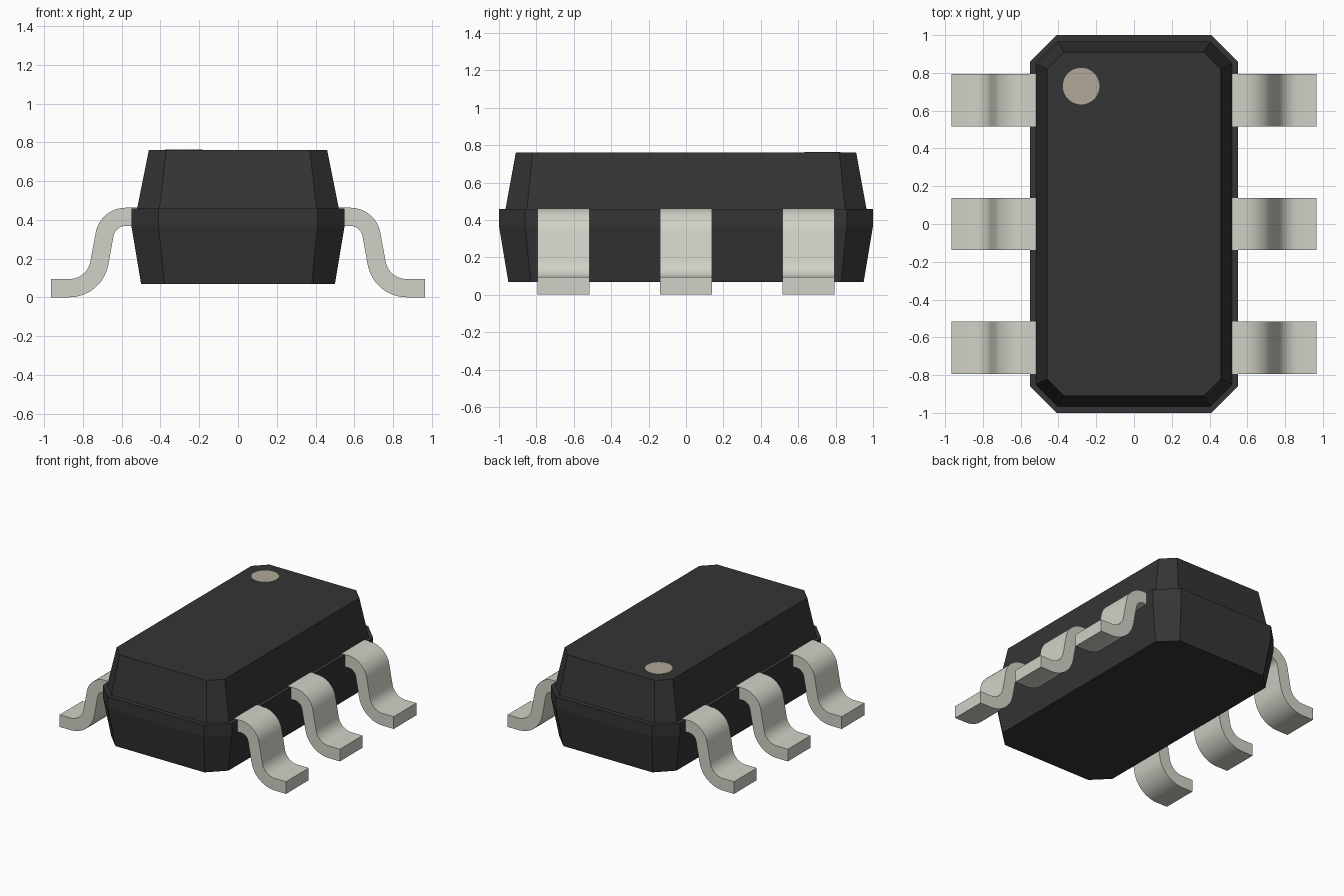
import bpy, bmesh, math

cube = bpy.data.objects.get("Cube")
if cube:
    bpy.data.objects.remove(cube, do_unlink=True)


def material(name, rgb):
    m = bpy.data.materials.new(name)
    m.use_nodes = True
    m.diffuse_color = (*rgb, 1)
    m.node_tree.nodes["Principled BSDF"].inputs["Base Color"].default_value = (*rgb, 1)
    return m


BLACK = material("black_plastic", (0.035, 0.035, 0.035))
METAL = material("pin_metal", (0.645, 0.638, 0.572))
TAN = material("tan_marker", (0.435, 0.398, 0.316))


def finish(name, bm, mat):
    bmesh.ops.recalc_face_normals(bm, faces=bm.faces[:])
    mesh = bpy.data.meshes.new(name)
    bm.to_mesh(mesh)
    bm.free()
    mesh.materials.append(mat)
    obj = bpy.data.objects.new(name, mesh)
    bpy.context.collection.objects.link(obj)
    return obj


# Moulded body: chamfered rectangles lofted upwards (z, half x, half y, chamfer)
SECTIONS = [
    (0.07, 0.50, 0.95, 0.12),
    (0.37, 0.55, 1.00, 0.14),
    (0.46, 0.55, 1.00, 0.14),
    (0.46, 0.52, 0.965, 0.115),
    (0.76, 0.46, 0.91, 0.09),
]
bm = bmesh.new()
rings = []
for z, hx, hy, c in SECTIONS:
    outline = [(hx, hy - c), (hx - c, hy), (c - hx, hy), (-hx, hy - c),
               (-hx, c - hy), (c - hx, -hy), (hx - c, -hy), (hx, c - hy)]
    rings.append([bm.verts.new((x, y, z)) for x, y in outline])
for a, b in zip(rings, rings[1:]):
    for i in range(8):
        j = (i + 1) % 8
        bm.faces.new((a[i], a[j], b[j], b[i]))
bm.faces.new(rings[0][::-1])
bm.faces.new(rings[-1])
finish("body", bm, BLACK)

# First-pin marker on the top face
bm = bmesh.new()
bmesh.ops.create_cone(bm, cap_ends=True, segments=40, radius1=0.097, radius2=0.097, depth=0.006)
bmesh.ops.translate(bm, verts=bm.verts[:], vec=(-0.28, 0.73, 0.76))
finish("pin_marker", bm, TAN)


# Gull-wing pin: two opposed arcs give the S-shaped side profile
def arc(cx, cz, r, start, end, steps=12):
    angles = [math.radians(start + (end - start) * i / steps) for i in range(steps + 1)]
    return [(cx + r * math.cos(a), cz + r * math.sin(a)) for a in angles]


def pin_side(offset):
    shoulder = arc(0.58, 0.306, 0.110 + offset, 90, 10)
    heel = arc(0.87, 0.205, 0.157 - offset, 190, 270)
    return [(0.50, 0.416 + offset)] + shoulder + heel + [(0.965, 0.048 + offset)]


HALF_THICK, HALF_WIDTH = 0.047, 0.138
upper, lower = pin_side(HALF_THICK), pin_side(-HALF_THICK)


def make_pin(name, side, y):
    bm = bmesh.new()
    rows = []
    for (ux, uz), (lx, lz) in zip(upper, lower):
        rows.append([bm.verts.new((side * x, y + w, z)) for x, z, w in (
            (ux, uz, -HALF_WIDTH), (ux, uz, HALF_WIDTH),
            (lx, lz, HALF_WIDTH), (lx, lz, -HALF_WIDTH))])
    for a, b in zip(rows, rows[1:]):
        for i in range(4):
            j = (i + 1) % 4
            bm.faces.new((a[i], a[j], b[j], b[i]))
    bm.faces.new(rows[0])
    bm.faces.new(rows[-1])
    obj = finish(name, bm, METAL)
    bpy.ops.object.select_all(action="DESELECT")
    obj.select_set(True)
    bpy.context.view_layer.objects.active = obj
    bpy.ops.object.shade_smooth_by_angle(angle=math.radians(30))


# Three pins on each long side
for side, side_name in ((1, "left"), (-1, "right")):
    for y, row in ((-0.655, "front"), (0, "middle"), (0.655, "back")):
        make_pin(f"{side_name}_{row}_pin", side, y)
